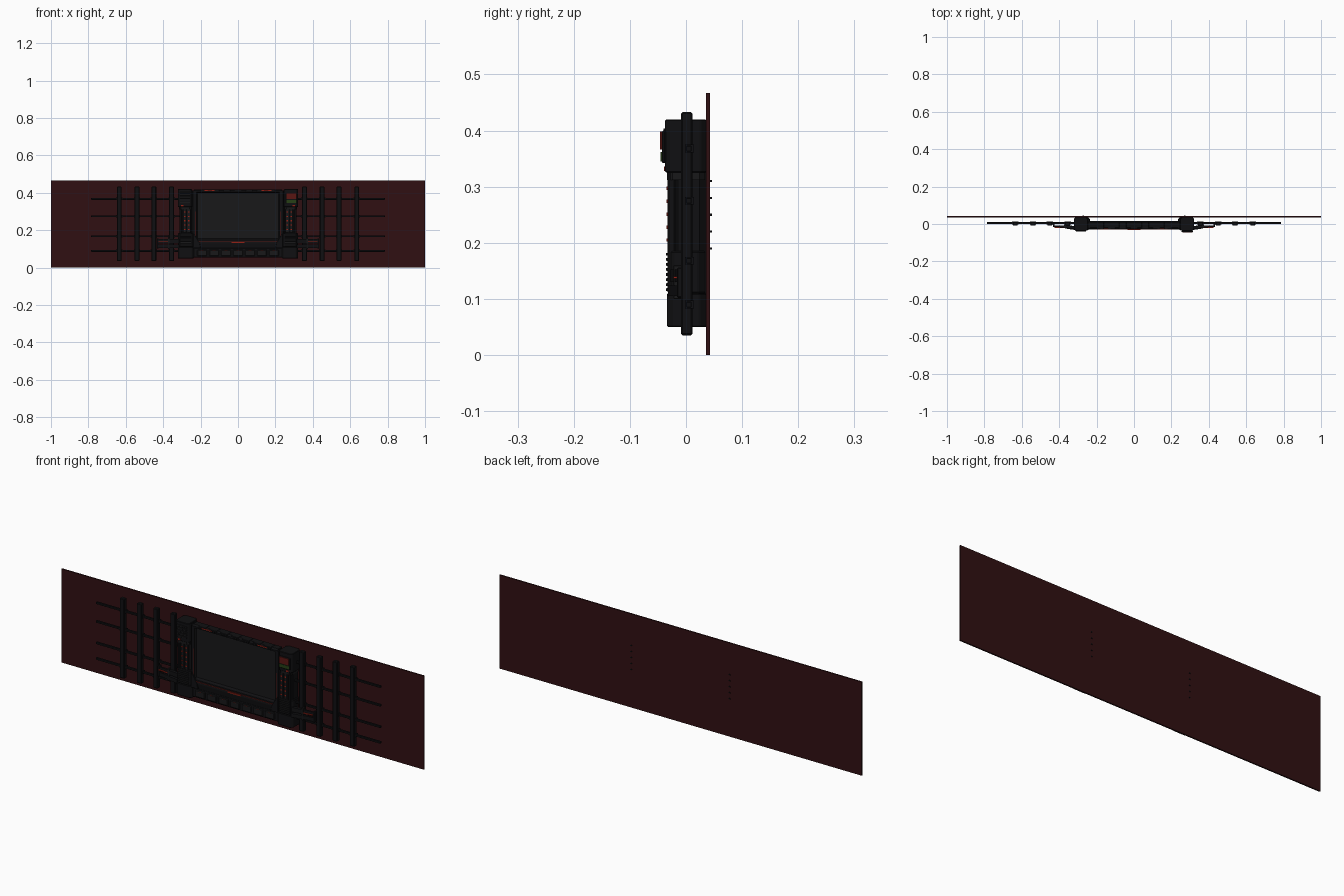
import bpy, bmesh
from mathutils import Vector


def material(name, r, g, b):
    m = bpy.data.materials.new(name)
    m.diffuse_color = (r, g, b, 1)
    return m


BLACK = material("black_metal", 0.005, 0.005, 0.006)
GREY = material("dark_grey", 0.009, 0.009, 0.010)
WALL = material("dark_red_wall", 0.03, 0.005, 0.006)
RED = material("red_light", 0.30, 0.015, 0.008)
DIM = material("dim_red", 0.10, 0.008, 0.006)
GREEN = material("green_light", 0.02, 0.05, 0.008)


def prism(name, points, axis, a, b, mat=BLACK, bevel=0, mirror=False):
    """Extrude a 2D outline along an axis from a to b; optionally make the opposite-side twin."""
    def place(p, h):
        if axis == 'X':
            return Vector((h, p[0], p[1]))
        if axis == 'Y':
            return Vector((p[0], h, p[1]))
        return Vector((p[0], p[1], h))
    for side in ((1, -1) if mirror else (1,)):
        bm = bmesh.new()
        rings = []
        for h in (a, b):
            ring = []
            for p in points:
                v = place(p, h)
                v.x *= side
                ring.append(bm.verts.new(v))
            rings.append(ring)
            bm.faces.new(ring)
        n = len(points)
        for i in range(n):
            j = (i + 1) % n
            bm.faces.new((rings[0][i], rings[0][j], rings[1][j], rings[1][i]))
        bmesh.ops.recalc_face_normals(bm, faces=bm.faces)
        full = name if not mirror else ("right_" if side > 0 else "left_") + name
        me = bpy.data.meshes.new(full)
        bm.to_mesh(me)
        bm.free()
        me.materials.append(mat)
        ob = bpy.data.objects.new(full, me)
        bpy.context.collection.objects.link(ob)
        if bevel:
            mod = ob.modifiers.new("bevel", 'BEVEL')
            mod.width = bevel
            mod.segments = 1


def box(name, x, y, z, mat=BLACK, bevel=0, mirror=False):
    pts = [(x[0], y[0]), (x[1], y[0]), (x[1], y[1]), (x[0], y[1])]
    prism(name, pts, 'Z', z[0], z[1], mat, bevel, mirror)


def chamfered(x0, x1, y0, y1, c):
    return [(x0 + c, y0), (x1 - c, y0), (x1, y0 + c), (x1, y1 - c),
            (x1 - c, y1), (x0 + c, y1), (x0, y1 - c), (x0, y0 + c)]


# back wall
box("back_wall", (-1, 1), (0.036, 0.043), (0, 0.467), WALL)

# scaffold grid: four long rails and four posts on each side
for z in (0.09, 0.168, 0.275, 0.368):
    box("rail", (0.24, 0.785), (0.0, 0.010), (z - 0.005, z + 0.005), BLACK, 0.001, True)
for x in (0.355, 0.45, 0.54, 0.635):
    box("post", (x - 0.013, x + 0.013), (-0.009, 0.012), (0.035, 0.433), BLACK, 0.003, True)
    for z in (0.09, 0.168, 0.275, 0.368):
        box("clamp", (x - 0.017, x + 0.017), (-0.002, 0.014), (z - 0.007, z + 0.007), BLACK, 0, True)

# side towers: core, foot, head and back
prism("tower_core", chamfered(0.248, 0.313, -0.026, 0.036, 0.012), 'Z', 0.05, 0.415, BLACK, 0, True)
prism("tower_foot", chamfered(0.235, 0.322, -0.034, 0.036, 0.012), 'Z', 0.05, 0.11, BLACK, 0.002, True)
prism("tower_grille_housing", chamfered(0.238, 0.320, -0.031, 0.034, 0.012), 'Z', 0.11, 0.185, BLACK, 0.002, True)
prism("tower_head", chamfered(0.246, 0.322, -0.037, 0.036, 0.010), 'Z', 0.325, 0.42, BLACK, 0.002, True)
prism("tower_neck", chamfered(0.250, 0.316, -0.034, 0.034, 0.010), 'Z', 0.312, 0.325, GREY, 0, True)

# ribs across the lower grille
for i in range(8):
    z = 0.114 + i * 0.009
    box("grille_rib", (0.250, 0.308), (-0.036, -0.030), (z, z + 0.005), GREY, 0.001, True)

# lamp columns with through pins
for x in (0.262, 0.285):
    box("lamp_column", (x - 0.009, x + 0.009), (-0.033, -0.022), (0.185, 0.315), GREY, 0.002, True)
    for i in range(5):
        z = 0.205 + i * 0.023
        box("column_lamp", (x - 0.004, x + 0.004), (-0.0345, -0.032), (z - 0.003, z + 0.003), RED, 0, True)
box("outer_conduit", (0.300, 0.312), (-0.033, -0.018), (0.11, 0.33), BLACK, 0.003, True)
for i in range(5):
    z = 0.190 + i * 0.030
    box("wall_pin", (0.268, 0.276), (0.030, 0.046), (z - 0.002, z + 0.002), BLACK, 0, True)

# tower head details: slats on the left, signal panel on the right
for i in range(5):
    z = 0.345 + i * 0.013
    box("head_slat", (-0.310, -0.256), (-0.040, -0.036), (z, z + 0.007), GREY, 0.001)
box("head_lamp", (0.292, 0.305), (-0.039, -0.036), (0.328, 0.336), RED, 0, True)
box("signal_panel", (0.254, 0.316), (-0.043, -0.036), (0.342, 0.400), BLACK, 0.002)
box("signal_red", (0.258, 0.312), (-0.046, -0.042), (0.366, 0.398), DIM)
box("signal_green", (0.258, 0.312), (-0.045, -0.042), (0.345, 0.362), GREEN)

# big screen with a stepped frame
box("screen_back", (-0.245, 0.245), (-0.010, 0.015), (0.10, 0.410), BLACK, 0.003)
box("screen", (-0.222, 0.222), (-0.016, -0.009), (0.150, 0.402), GREY)
prism("screen_side_frame", [(0.217, -0.018), (0.222, -0.025), (0.240, -0.025), (0.248, -0.012), (0.248, 0.005), (0.222, 0.005)],
      'Z', 0.13, 0.412, BLACK, 0, True)
prism("screen_top_frame", [(-0.018, 0.400), (-0.026, 0.404), (-0.026, 0.412), (-0.018, 0.418), (0.012, 0.418), (0.012, 0.400)],
      'X', -0.235, 0.235)
box("side_light_strip", (0.228, 0.231), (-0.0265, -0.024), (0.16, 0.30), DIM, 0, True)

# top frame caps and lights
for i in range(7):
    x = -0.18 + i * 0.06
    box("top_cap", (x - 0.020, x + 0.020), (-0.028, 0.010), (0.409, 0.419), BLACK, 0.002)
box("top_light", (0.125, 0.180), (-0.0295, -0.025), (0.411, 0.415), RED, 0, True)

# sloped console under the screen with its light line
prism("console", [(-0.014, 0.158), (-0.026, 0.148), (-0.028, 0.130), (-0.024, 0.105), (0.010, 0.105), (0.010, 0.158)],
      'X', -0.240, 0.240, BLACK)
box("console_light_line", (-0.235, 0.235), (-0.0295, -0.026), (0.139, 0.142), DIM)
box("console_centre_light", (-0.035, 0.035), (-0.031, -0.026), (0.133, 0.138), RED)
prism("console_corner", [(0.222, 0.16), (0.240, 0.185), (0.240, 0.105), (0.200, 0.105), (0.205, 0.13)],
      'Y', -0.030, -0.010, BLACK, 0.001, True)

# base beam with segment blocks
box("base_beam", (-0.245, 0.245), (-0.020, 0.012), (0.055, 0.105), BLACK, 0.003)
for i in range(7):
    x = -0.192 + i * 0.064
    box("base_block", (x - 0.026, x + 0.026), (-0.027, -0.018), (0.062, 0.096), GREY, 0.003)
    box("base_block_light", (x - 0.008, x + 0.008), (-0.028, -0.026), (0.090, 0.092), DIM)

# tapered wing arms with lamp bars
prism("wing_arm", [(0.315, -0.032), (0.350, -0.027), (0.395, -0.017), (0.432, -0.013), (0.432, -0.007), (0.395, -0.007), (0.315, -0.010)],
      'Z', 0.105, 0.124, BLACK, 0, True)
prism("wing_upper_arm", [(0.315, -0.028), (0.370, -0.020), (0.428, -0.014), (0.428, -0.007), (0.315, -0.010)],
      'Z', 0.130, 0.152, BLACK, 0, True)
box("wing_lamp", (0.375, 0.425), (-0.022, -0.012), (0.136, 0.140), RED, 0, True)
box("wing_bracket", (0.365, 0.374), (-0.022, -0.004), (0.100, 0.160), GREY, 0.001, True)
box("wing_tip", (0.424, 0.434), (-0.016, 0.004), (0.102, 0.156), BLACK, 0.002, True)
